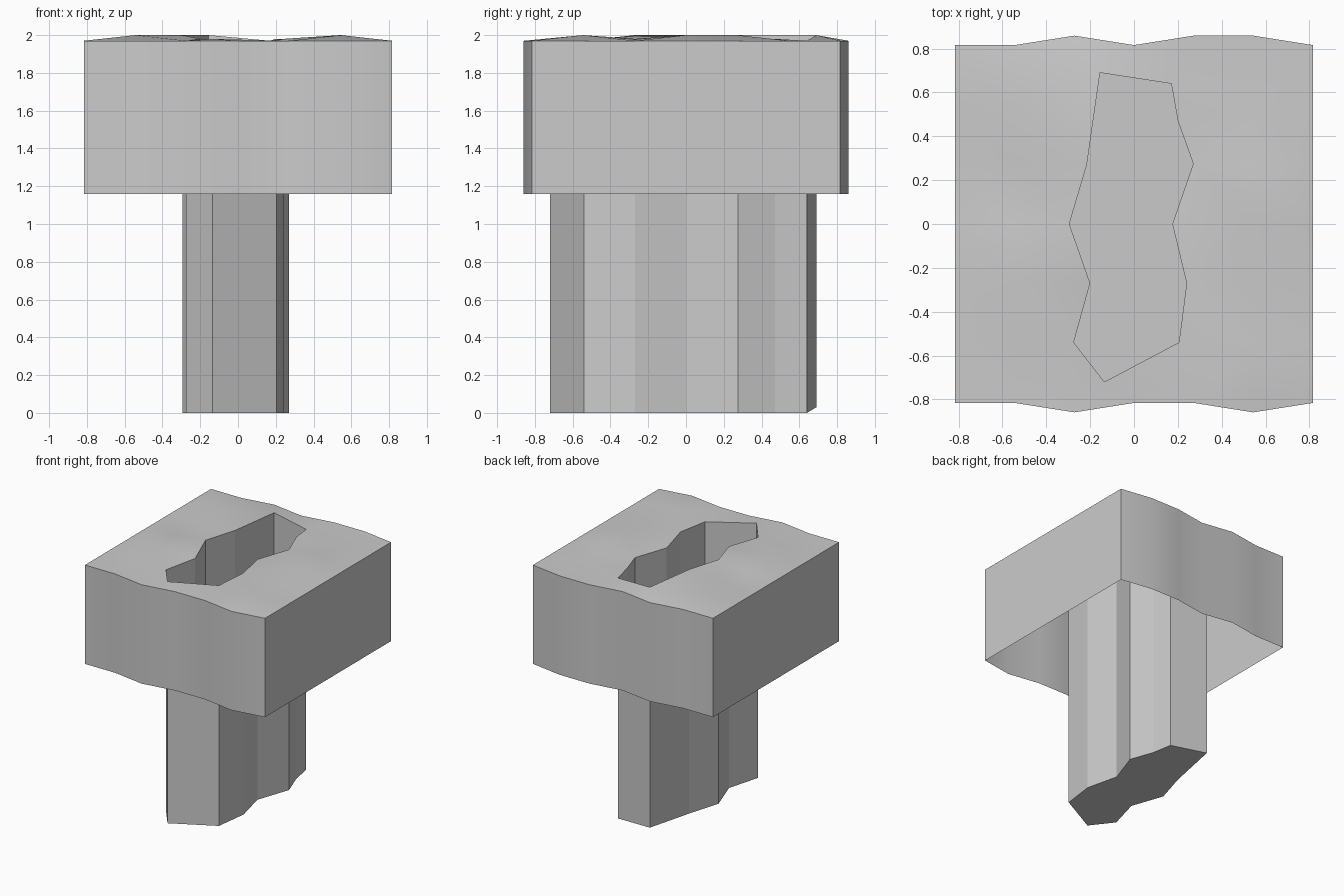
import bpy, bmesh, math
from mathutils import Vector
from mathutils.geometry import delaunay_2d_cdt

if "Cube" in bpy.data.objects:
    bpy.data.objects.remove(bpy.data.objects["Cube"])

STEP, LOW, HIGH, SKIRT = 0.272, 1.97, 2.0, 1.16
H = 3 * STEP

def finish(bm, name):
    mesh = bpy.data.meshes.new(name)
    bm.to_mesh(mesh)
    bm.free()
    ob = bpy.data.objects.new(name, mesh)
    bpy.context.collection.objects.link(ob)
    return ob

def wall(bm, top, bottom):
    n = len(top)
    for i in range(n):
        j = (i + 1) % n
        bm.faces.new((top[i], bottom[i], bottom[j], top[j]))

# Pit rim: x, y, top height (counter-clockwise)
rim = [(-0.135, -0.72, 1.98), (0.205, -0.54, LOW), (0.24, -0.27, 1.98), (0.175, 0, LOW),
       (0.27, 0.275, LOW), (0.2, 0.47, 1.98), (0.17, 0.64, LOW), (-0.155, 0.69, HIGH),
       (-0.215, 0.27, HIGH), (-0.295, 0, HIGH), (-0.2, -0.27, 1.98), (-0.275, -0.54, LOW)]

# Outer tile border: wavy front and back, straight sides
front = [0, 0, 1, 0, 0, 1, 0]
back = [0, 0, 1, 0, 1, 1, 0]
grid = [(i - 3) * STEP for i in range(7)]
border = [(x, -H - 0.043 * w, LOW) for x, w in zip(grid, front)]
border += [(H, y, LOW) for y in grid[1:-1]]
border += [(x, H + 0.043 * w, LOW) for x, w in reversed(list(zip(grid, back)))]
border += [(-H, y, LOW) for y in reversed(grid[1:-1])]

# Low bumps between the border and the pit
left = [LOW, HIGH, LOW, LOW, HIGH]
right = [HIGH, LOW, HIGH, HIGH, LOW]
bumps = [(-2 * STEP, y, z) for y, z in zip(grid[1:-1], left)]
bumps += [(2 * STEP, y, z) for y, z in zip(grid[1:-1], right)]

# Ground tile: triangulated top with the pit opening, plus open-bottomed skirt
pts = border + rim + bumps
nb, nr = len(border), len(rim)
edges = [(i, (i + 1) % nb) for i in range(nb)]
edges += [(nb + i, nb + (i + 1) % nr) for i in range(nr)]
faces = delaunay_2d_cdt([Vector(p[:2]) for p in pts], edges, [], 1, 1e-5)
co, tris, orig = faces[0], faces[2], faces[3]

def inside(x, y, poly):
    hit = False
    for (ax, ay, _), (bx, by, _) in zip(poly, poly[1:] + poly[:1]):
        if (ay > y) != (by > y) and x < (bx - ax) * (y - ay) / (by - ay) + ax:
            hit = not hit
    return hit

bm = bmesh.new()
top = [bm.verts.new((c.x, c.y, pts[o[0]][2])) for c, o in zip(co, orig)]
lookup = {o[0]: v for v, o in zip(top, orig)}
for t in tris:
    c = sum((co[i] for i in t), Vector((0, 0))) / 3
    if inside(c.x, c.y, border) and not inside(c.x, c.y, rim):
        bm.faces.new([top[i] for i in t])
low = [bm.verts.new((x, y, SKIRT)) for x, y, _ in border]
wall(bm, [lookup[i] for i in range(nb)], low)
bmesh.ops.recalc_face_normals(bm, faces=bm.faces)
tile = finish(bm, "ground_tile")
bpy.context.view_layer.objects.active = tile
tile.select_set(True)
bpy.ops.object.shade_smooth_by_angle(angle=math.radians(30))

# Pit: deep open shaft with a floor
bm = bmesh.new()
upper = [bm.verts.new(p) for p in rim]
lower = [bm.verts.new((x, y, 0.03 if z == HIGH and y > 0.6 else 0)) for x, y, z in rim]
wall(bm, upper, lower)
bm.faces.new(lower)
bmesh.ops.recalc_face_normals(bm, faces=bm.faces)
bmesh.ops.reverse_faces(bm, faces=bm.faces)
finish(bm, "pit_shaft")
